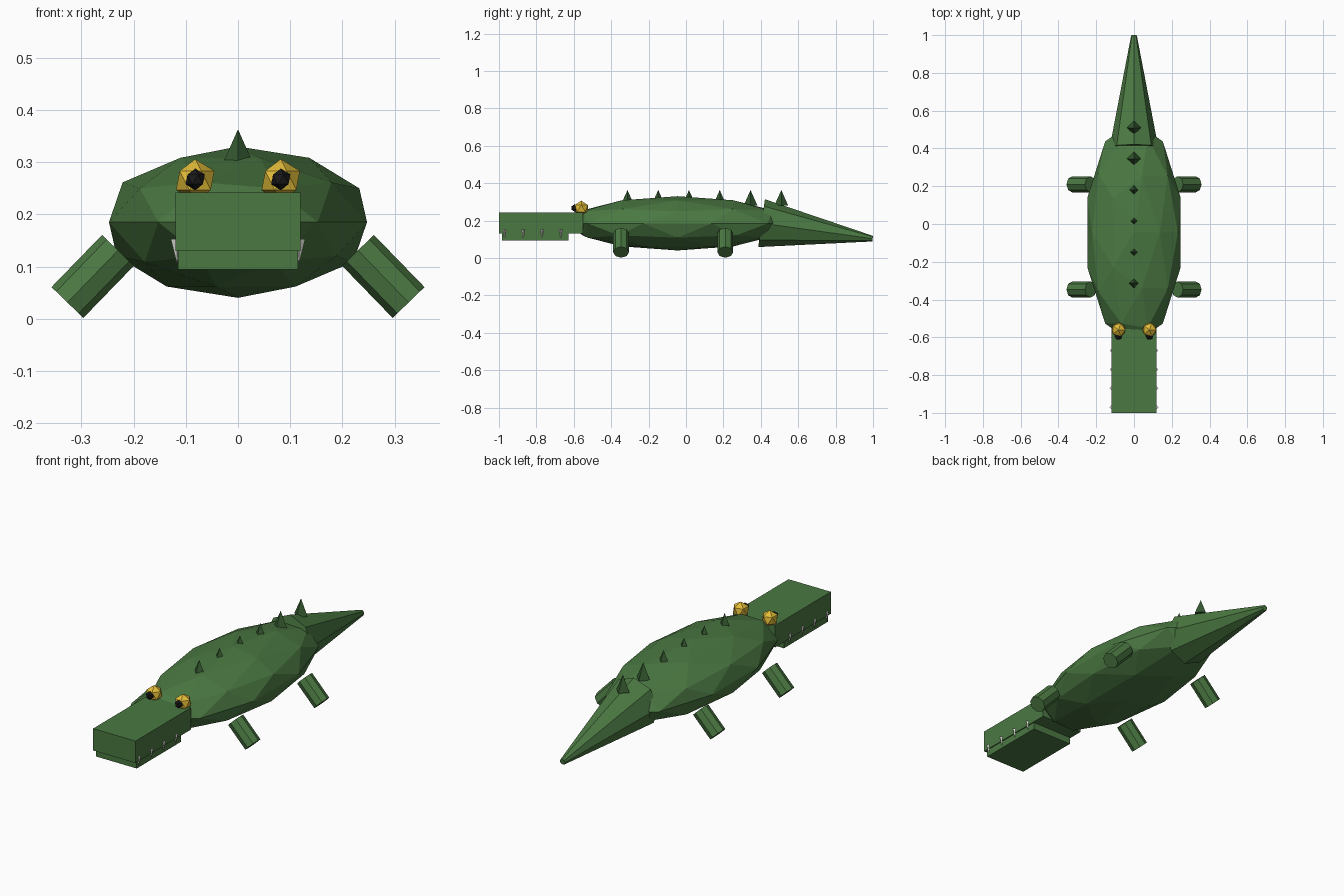
import bpy
from mathutils import Vector

if "Cube" in bpy.data.objects:
    bpy.data.objects.remove(bpy.data.objects["Cube"])


def material(name, rgb):
    m = bpy.data.materials.new(name)
    m.diffuse_color = (*rgb, 1)
    m.use_nodes = True
    m.node_tree.nodes["Principled BSDF"].inputs["Base Color"].default_value = m.diffuse_color
    return m


GREEN = material("green skin", (0.07, 0.19, 0.055))
DARK = material("dark green", (0.035, 0.10, 0.03))
YELLOW = material("yellow", (0.75, 0.50, 0.04))
BLACK = material("black", (0.01, 0.01, 0.01))
IVORY = material("ivory", (0.85, 0.85, 0.78))


def finish(name, mat):
    ob = bpy.context.object
    ob.name = name
    ob.data.materials.append(mat)
    return ob


def box(name, lo, hi, mat):
    lo, hi = Vector(lo), Vector(hi)
    bpy.ops.mesh.primitive_cube_add(size=1, location=(lo + hi) / 2)
    ob = finish(name, mat)
    ob.scale = hi - lo


def ball(name, loc, scale, subdivisions, mat):
    bpy.ops.mesh.primitive_ico_sphere_add(subdivisions=subdivisions, radius=1, location=loc)
    finish(name, mat).scale = scale


def taper(name, start, end, r1, r2, sides, mat):
    """Cone or cylinder running from start to end."""
    a, b = Vector(start), Vector(end)
    bpy.ops.mesh.primitive_cone_add(vertices=sides, radius1=r1, radius2=r2,
                                    depth=(b - a).length, location=(a + b) / 2)
    ob = finish(name, mat)
    ob.rotation_mode = 'QUATERNION'
    ob.rotation_quaternion = Vector((0, 0, 1)).rotation_difference(b - a)


# Body, snout and tail
ball("body", (0, -0.045, 0.185), (0.26, 0.595, 0.145), 2, GREEN)
box("upper_jaw", (-0.12, -1.0, 0.13), (0.12, -0.55, 0.242), GREEN)
box("lower_jaw", (-0.115, -0.983, 0.094), (0.115, -0.627, 0.135), GREEN)
taper("tail", (0, 0.404, 0.186), (0, 0.998, 0.103), 0.129, 0.015, 8, GREEN)

# Back spikes
for i in range(6):
    y = -0.313 + 0.1645 * i
    taper("back_spike", (0, y, 0.28), (0, y, 0.363), 0.037, 0, 4, DARK)

for s in (-1, 1):
    # Legs splayed outwards
    for part, y in (("front_leg", -0.347), ("back_leg", 0.21)):
        taper(part, (s * 0.23, y, 0.131), (s * 0.327, y, 0.031), 0.0425, 0.0425, 8, GREEN)
    # Eyes and pupils
    ball("eye", (s * 0.082, -0.56, 0.265), (0.041,) * 3, 1, YELLOW)
    ball("pupil", (s * 0.082, -0.595, 0.267), (0.0205,) * 3, 2 - 1, BLACK)
    # Teeth
    for i in range(4):
        y = -0.97 + 0.1 * i
        taper("tooth", (s * 0.117, y, 0.153), (s * 0.117, y, 0.105), 0.012, 0, 4, IVORY)
